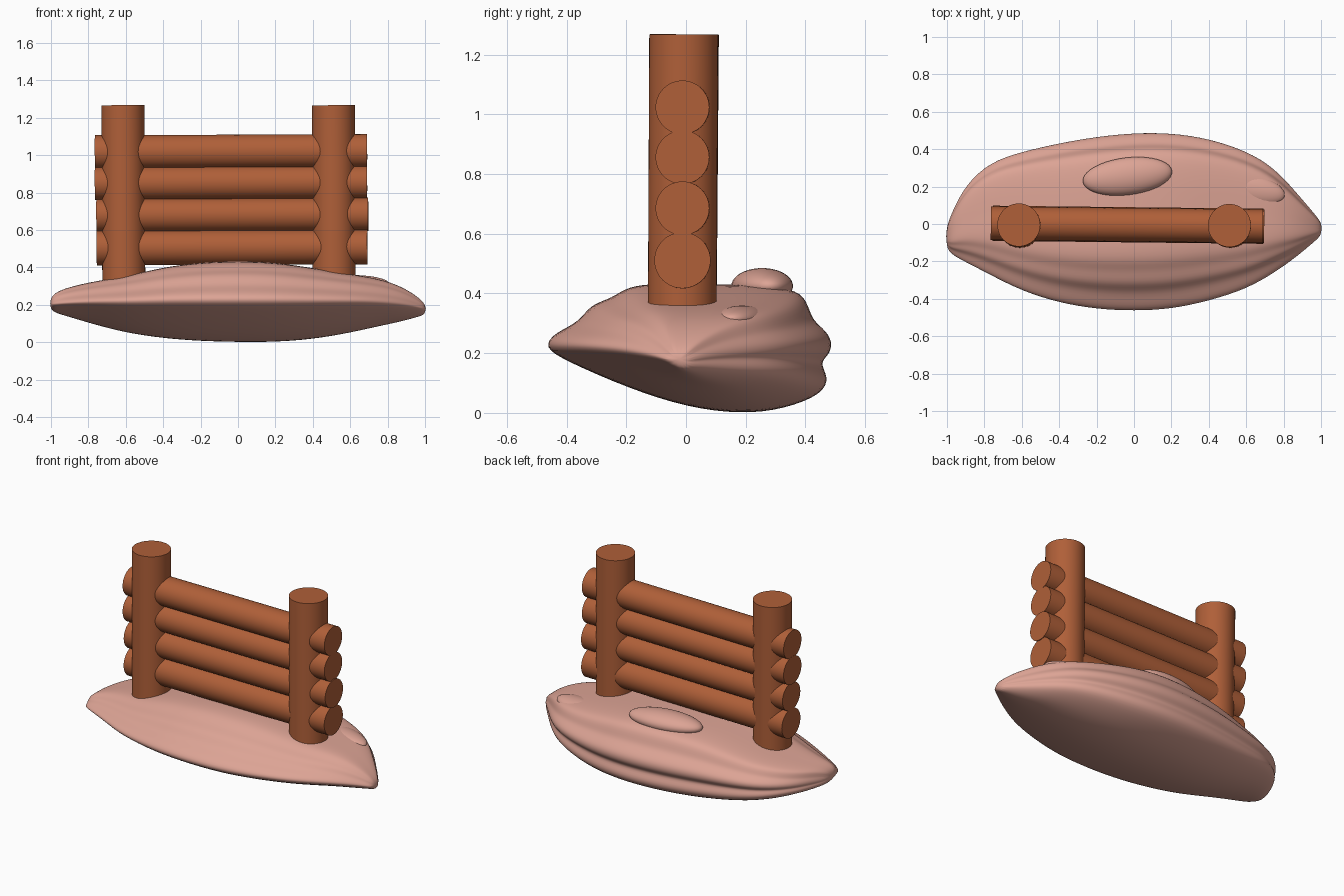
import bpy, bmesh, math
from mathutils import Vector

if "Cube" in bpy.data.objects:
    bpy.data.objects.remove(bpy.data.objects["Cube"])


def material(name, rgb):
    m = bpy.data.materials.new(name)
    m.diffuse_color = (*rgb, 1)
    m.use_nodes = True
    m.node_tree.nodes["Principled BSDF"].inputs["Base Color"].default_value = m.diffuse_color
    return m


WOOD = material("brown wood", (0.43, 0.115, 0.04))
STONE = material("pink stone", (0.72, 0.37, 0.30))


def add_object(name, bm, mat):
    bmesh.ops.recalc_face_normals(bm, faces=bm.faces[:])
    me = bpy.data.meshes.new(name)
    bm.to_mesh(me)
    bm.free()
    ob = bpy.data.objects.new(name, me)
    bpy.context.collection.objects.link(ob)
    me.materials.append(mat)
    bpy.ops.object.select_all(action='DESELECT')
    ob.select_set(True)
    bpy.context.view_layer.objects.active = ob
    return ob


def log(name, a, b, r):
    """Round log running from point a to point b."""
    a, b = Vector(a), Vector(b)
    bm = bmesh.new()
    bmesh.ops.create_cone(bm, cap_ends=True, segments=48, radius1=r, radius2=r,
                          depth=(b - a).length)
    bmesh.ops.rotate(bm, verts=bm.verts, cent=(0, 0, 0),
                     matrix=(b - a).to_track_quat('Z', 'Y').to_matrix())
    bmesh.ops.translate(bm, verts=bm.verts, vec=(a + b) / 2)
    add_object(name, bm, WOOD)
    bpy.ops.object.shade_smooth_by_angle(angle=math.radians(40))


# Upright posts
log("left_post", (-0.61, -0.013, 0.25), (-0.616, -0.005, 1.267), 0.115)
log("right_post", (0.515, -0.013, 0.25), (0.51, -0.008, 1.267), 0.115)

# Stacked horizontal logs: height, radius, left end, right end
for i, (z, r, x0, x1) in enumerate([(0.508, 0.094, -0.755, 0.692), (0.682, 0.09, -0.757, 0.696),
                                    (0.853, 0.09, -0.765, 0.69), (1.02, 0.09, -0.765, 0.69)]):
    log(f"cross_log_{i + 1}", (x0, 0.004, z - 0.003), (x1, -0.012, z + 0.003), r)

# Rock cross-section at the middle: y, and height factor (-1 bottom, 0 rim, 1 top)
SECTION = [(-.485, 0), (-.44, .24), (-.36, .40), (-.325, .68), (-.25, .78), (-.20, .97),
           (-.10, 1.02), (.05, 1), (.20, 1), (.33, .95), (.395, .84), (.415, .48),
           (.44, .36), (.485, .16), (.482, -.1), (.44, -.23), (.475, -.45), (.455, -.72),
           (.32, -.95), (.18, -1.02), (0, -.92), (-.2, -.62), (-.4, -.22)]
# Stations along the rock: x, front y, back y, bottom z, rim z, top z
STATIONS = [(-1.005, -.13, -.02, .175, .20, .235), (-.97, -.17, .07, .155, .205, .27),
            (-.90, -.21, .21, .135, .21, .295), (-.77, -.28, .33, .095, .215, .325),
            (-.60, -.37, .385, .05, .215, .35), (-.40, -.435, .43, .02, .22, .40),
            (-.20, -.47, .465, .005, .22, .425), (0, -.48, .485, 0, .22, .432),
            (.20, -.47, .485, 0, .22, .425), (.40, -.425, .455, .015, .22, .395),
            (.60, -.36, .39, .05, .22, .362), (.75, -.27, .30, .085, .215, .34),
            (.87, -.18, .165, .11, .205, .30), (.96, -.10, .06, .135, .19, .245),
            (1.005, -.06, .005, .15, .175, .20)]
bm = bmesh.new()
rings = []
for x, f, b, lo, rim, hi in STATIONS:
    ring = []
    for y, w in SECTION:
        yy = (f + b) / 2 + y / 0.48 * (b - f) / 2
        z = rim + w * ((hi - rim) if w > 0 else (rim - lo))
        ring.append(bm.verts.new((x, yy, z)))
    rings.append(ring)
n = len(SECTION)
for p, q in zip(rings, rings[1:]):
    for k in range(n):
        bm.faces.new((p[k], p[(k + 1) % n], q[(k + 1) % n], q[k]))
bm.faces.new(rings[0])
bm.faces.new(rings[-1])
rock = add_object("rock_base", bm, STONE)
rock.modifiers.new("smooth", 'SUBSURF').levels = 2
rock.modifiers["smooth"].render_levels = 2
bpy.ops.object.shade_smooth()


def lump(name, centre, size, turn=0):
    """Soft stone swelling sitting in the rock."""
    bm = bmesh.new()
    bmesh.ops.create_uvsphere(bm, u_segments=40, v_segments=20, radius=1)
    for v in bm.verts:
        v.co = Vector((v.co.x * size[0], v.co.y * size[1], v.co.z * size[2]))
        x, y = v.co.x, v.co.y
        v.co.x = x * math.cos(turn) - y * math.sin(turn) + centre[0]
        v.co.y = x * math.sin(turn) + y * math.cos(turn) + centre[1]
        v.co.z += centre[2]
    add_object(name, bm, STONE)
    bpy.ops.object.shade_smooth()


# Raised knob behind the fence, and the right-hand end of the upper ledge
lump("rock_knob", (-0.035, 0.255, 0.425), (0.24, 0.10, 0.06), 0.12)
lump("rock_ledge_end", (0.60, 0.19, 0.315), (0.21, 0.085, 0.045), -0.2)
